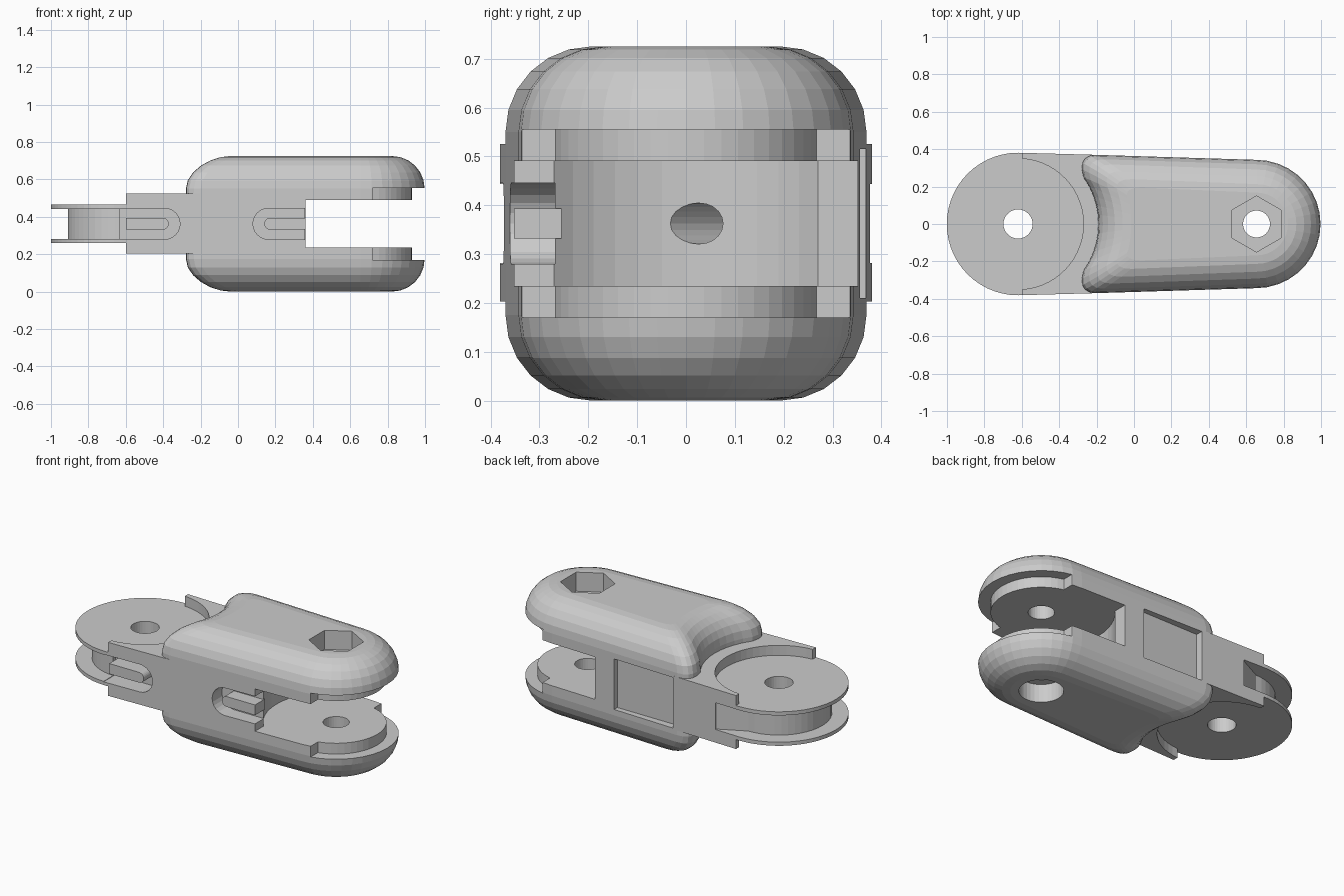
import bpy, bmesh
from math import sin, cos, pi, sqrt, radians
from mathutils import Vector

if "Cube" in bpy.data.objects:
    bpy.data.objects.remove(bpy.data.objects["Cube"])

MID = 0.3625            # mirror height of the whole part
KX, FX = -0.62, 0.655   # hinge centres: tongue and fork


def make(name, rings):
    """Loft a stack of equal-length rings and cap both ends."""
    bm = bmesh.new()
    vs = [[bm.verts.new(p) for p in r] for r in rings]
    n = len(vs[0])
    for a, b in zip(vs, vs[1:]):
        for i in range(n):
            bm.faces.new((a[i], a[(i + 1) % n], b[(i + 1) % n], b[i]))
    bm.faces.new(vs[0])
    bm.faces.new(vs[-1])
    bmesh.ops.recalc_face_normals(bm, faces=bm.faces)
    me = bpy.data.meshes.new(name)
    bm.to_mesh(me)
    bm.free()
    ob = bpy.data.objects.new(name, me)
    bpy.context.collection.objects.link(ob)
    return ob


def prism(name, pts, lo, hi, axis='z'):
    if axis == 'z':
        return make(name, [[(x, y, h) for x, y in pts] for h in (lo, hi)])
    return make(name, [[(x, h, z) for x, z in pts] for h in (lo, hi)])


def arc(cx, cy, r, a0, a1, n):
    return [(cx + r * cos(radians(a0 + (a1 - a0) * i / n)),
             cy + r * sin(radians(a0 + (a1 - a0) * i / n))) for i in range(n + 1)]


def circle(cx, r, n=32, start=0):
    return arc(cx, 0, r, start, start + 360, n)[:-1]


def boolean(ob, tool, op='DIFFERENCE'):
    m = ob.modifiers.new("bool", 'BOOLEAN')
    m.operation, m.solver, m.object = op, 'EXACT', tool
    bpy.context.view_layer.update()
    dg = bpy.context.evaluated_depsgraph_get()
    me = bpy.data.meshes.new_from_object(ob.evaluated_get(dg))
    ob.modifiers.clear()
    ob.data = me
    bpy.data.objects.remove(tool)


def side(x):
    return 0.3628 - 0.034 * x      # tapering half width


# Body outline inset by d: round nose on the right, concave end on the left
def outline(d):
    nose = arc(FX, 0, 0.343 - d, -90, 90, 18)
    w = side(-0.2) - d
    R, y2 = 0.43 + d, 0.25 * w / side(-0.2)
    x2 = KX + sqrt(R * R - y2 * y2)
    p0, p1, p2 = Vector((x2 + .07, w)), Vector((x2 - .035, w)), Vector((x2, y2))
    corner = [p0 * (1 - t) ** 2 + p1 * 2 * t * (1 - t) + p2 * t * t
              for t in (0, .2, .4, .6, .8, 1)]
    hollow = [(KX + sqrt(R * R - y * y), y)
              for y in (y2 * (1 - i / 5) for i in range(1, 10))]
    return nose + [tuple(p) for p in corner] + hollow + \
        [(p.x, -p.y) for p in reversed(corner)]


# Main body with rounded top and bottom edges
RF = 0.175
levels = [(RF * (1 - sin(t)), RF * (1 - cos(t)))
          for t in (i * pi / 12 for i in range(7))]
levels += [(d, 2 * MID - z) for d, z in reversed(levels)]
body = make("finger_body", [[(x, y, z) for x, y in outline(d)] for d, z in levels])

# Hinge tongue with raised side rails
tongue = prism("tongue", arc(KX, 0, 0.381, 90, 270, 28) +
               [(-0.17, -0.3688), (-0.05, -0.25), (-0.05, 0.25), (-0.17, 0.3688)],
               0.203, 0.525)
relief = arc(KX, 0, 0.35, -86.7, 86.7, 28) + \
    [(-0.6, 0.5), (-1.1, 0.5), (-1.1, -0.5), (-0.6, -0.5)]
for lo, hi in ((0.465, 0.6), (0.1, 0.26)):
    boolean(tongue, prism("relief_cut", relief, lo, hi))
boolean(body, tongue, 'UNION')

# Cord groove around the tongue rim
boolean(body, prism("groove_cut", [(-0.46, 0.5), (-1.1, 0.5), (-1.1, -0.5), (-0.6, -0.5)] +
                    arc(KX, 0, 0.29, 270, 90, 24) + [(-0.46, 0.37)], 0.282, 0.443))

# Fork slot with scooped back wall, then the stepped clearance round the pads
boolean(body, prism("slot_cut", [(1.1, 0.5), (0.36, 0.5)] + arc(FX, 0, 0.4, 137.5, 222.5, 12) +
                    [(0.36, -0.5), (1.1, -0.5)], 0.235, 0.49))
boolean(body, prism("step_cut", [(0.72, 0.5), (1.1, 0.5), (1.1, -0.5), (0.72, -0.5)] +
                    arc(FX, 0, 0.275, -76.3, 76.3, 20), 0.17, 0.555))


# Front cord pockets: slots with one round end
def slot(x_round, x_flat, h):
    s = 1 if x_flat > x_round else -1
    a = arc(x_round + s * h, MID, h, 90, 270, 12)
    if s < 0:
        a = [(2 * (x_round + s * h) - x, z) for x, z in a]
    return a + [(x_flat, MID - h), (x_flat, MID + h)]


for x0, x1 in ((-0.31, -0.63), (0.08, 0.42)):
    boolean(body, prism("pocket_cut", slot(x0, x1, 0.083), -0.5, -0.268, 'y'))

# Square recess on the back
boolean(body, prism("recess_cut", [(-0.17, 0.21), (0.23, 0.21), (0.23, 0.515), (-0.17, 0.515)],
                    0.325, 0.5, 'y'))

# Hinge pin holes, hex nut pocket and round counterbore
boolean(body, prism("pin_cut", circle(FX, 0.072), -0.1, 0.9))
boolean(body, prism("pin_cut", circle(KX, 0.078), -0.1, 0.9))
boolean(body, prism("nut_cut", circle(FX, 0.15, 6, 30), 0.61, 0.9))
boolean(body, prism("bore_cut", circle(FX, 0.122), -0.1, 0.11))

# Angled cord tunnel in the slot back wall
a, b = Vector((0.35, -0.06, MID)), Vector((0.02, 0.24, MID))
u = (b - a).normalized().cross(Vector((0, 0, 1)))
boolean(body, make("tunnel_cut", [[p + u * x + Vector((0, 0, y)) for x, y in circle(0, 0.042, 20)]
                                  for p in (a, b)]))

# Cord posts standing in the pockets
prism("cord_post_tongue", slot(-0.37, -0.6, 0.031), -0.37, -0.255, 'y')
prism("cord_post_fork", slot(0.14, 0.36, 0.031), -0.352, -0.255, 'y')
